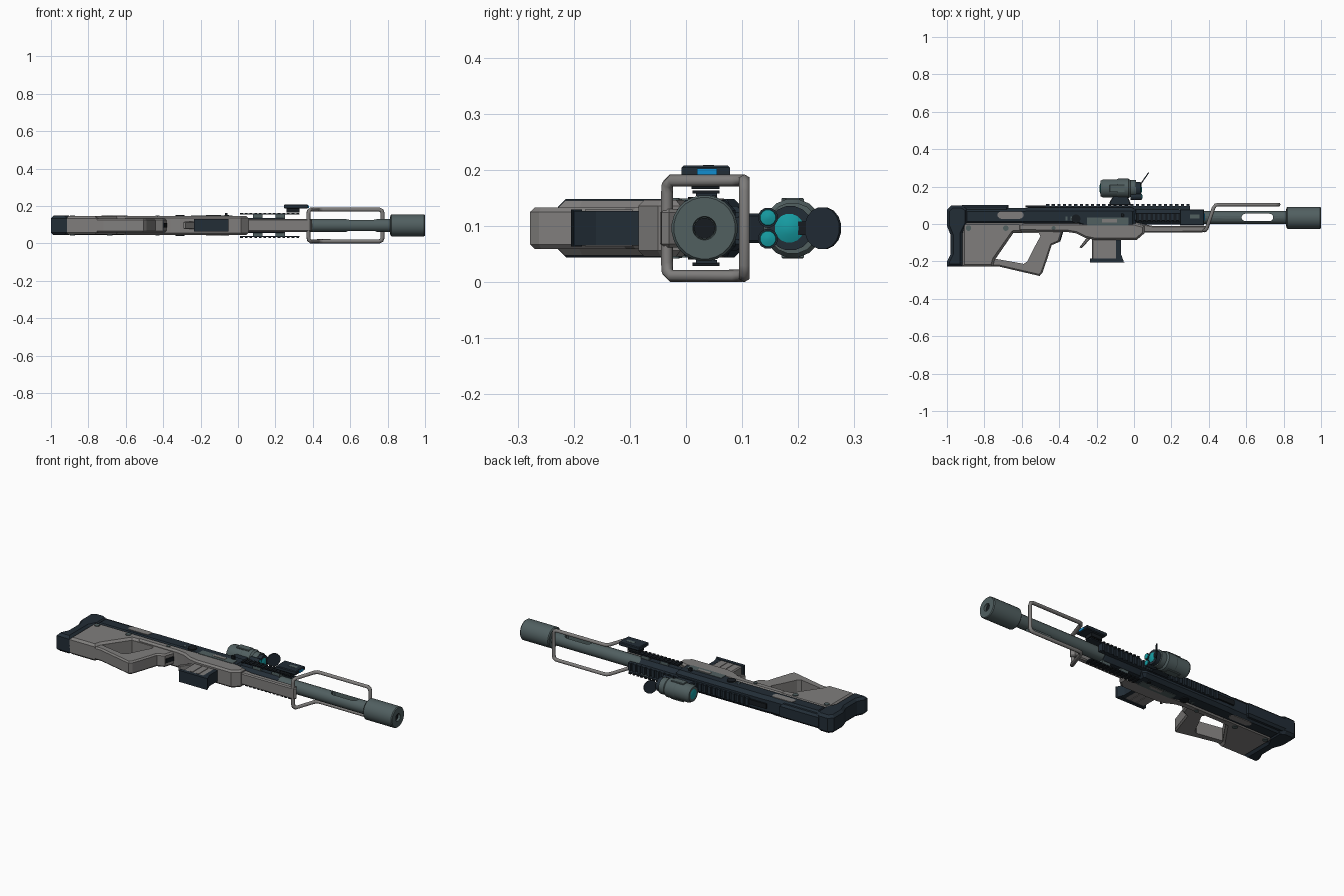
import bpy, bmesh, math

if "Cube" in bpy.data.objects:
    bpy.data.objects.remove(bpy.data.objects["Cube"])

C = 0.096  # mid-plane of the rifle, which lies on its side (barrel along x, sights toward +y)


def material(name, rgb):
    m = bpy.data.materials.new(name)
    m.diffuse_color = (*rgb, 1)
    m.use_nodes = True
    m.node_tree.nodes["Principled BSDF"].inputs["Base Color"].default_value = m.diffuse_color
    return m


NAVY = material("dark navy polymer", (0.016, 0.026, 0.037))
BLACK = material("near black", (0.008, 0.011, 0.014))
GRAY = material("warm gray", (0.215, 0.208, 0.203))
METAL = material("green gray metal", (0.082, 0.115, 0.118))
TEAL = material("teal glass", (0.008, 0.33, 0.36))
BLUE = material("blue glass", (0.006, 0.27, 0.62))


def finish(name, bm, mat):
    bmesh.ops.recalc_face_normals(bm, faces=bm.faces)
    me = bpy.data.meshes.new(name)
    bm.to_mesh(me)
    bm.free()
    me.materials.append(mat)
    ob = bpy.data.objects.new(name, me)
    bpy.context.collection.objects.link(ob)
    return ob


def apply(ob, mod):
    bpy.context.view_layer.objects.active = ob
    bpy.ops.object.modifier_apply(modifier=mod.name)


def prism(name, pts, half, mat, bevel=0.0, z=C):
    """Side profile in x,y given thickness along z."""
    bm = bmesh.new()
    face = bm.faces.new([bm.verts.new((x, y, z - half)) for x, y in pts])
    ext = bmesh.ops.extrude_face_region(bm, geom=[face])
    for v in ext["geom"]:
        if isinstance(v, bmesh.types.BMVert):
            v.co.z = z + half
    if bevel:
        bmesh.ops.recalc_face_normals(bm, faces=bm.faces)
        rims = [e for e in bm.edges if abs(e.verts[0].co.z - e.verts[1].co.z) < 1e-6]
        bmesh.ops.bevel(bm, geom=rims, offset=bevel, segments=1, affect='EDGES')
    return finish(name, bm, mat)


def box(name, x0, x1, y0, y1, half, mat, bevel=0.0, z=C):
    return prism(name, [(x0, y0), (x1, y0), (x1, y1), (x0, y1)], half, mat, bevel, z)


def lathe(name, prof, loc, mat, sides=20, rot=(0, 0, 0)):
    """Revolve (x, radius) points around the x axis."""
    bm = bmesh.new()
    rings = [[bm.verts.new((x, r * math.cos(a), r * math.sin(a)))
              for a in [math.tau * (i + 0.5) / sides for i in range(sides)]] for x, r in prof]
    for a, b in zip(rings, rings[1:]):
        for i in range(sides):
            j = (i + 1) % sides
            bm.faces.new((a[i], a[j], b[j], b[i]))
    bm.faces.new(rings[0])
    bm.faces.new(rings[-1])
    ob = finish(name, bm, mat)
    ob.location, ob.rotation_euler = loc, rot
    bpy.context.view_layer.objects.active = ob
    ob.select_set(True)
    bpy.ops.object.shade_smooth_by_angle(angle=math.radians(25))
    ob.select_set(False)
    return ob


def disc(name, x, y, z, r, h, mat, sides=12):
    """Short cylinder along z."""
    return lathe(name, [(-h, r), (h, r)], (x, y, z), mat, sides, (0, math.pi / 2, 0))


def cut(ob, pts):
    cutter = prism("cutter", pts, 0.3, BLACK)
    cutter.hide_render = True
    mod = ob.modifiers.new("cut", 'BOOLEAN')
    mod.object, mod.solver = cutter, 'EXACT'
    apply(ob, mod)
    bpy.data.objects.remove(cutter)


def slot(x0, x1, y0, y1):
    r, ym = (y1 - y0) / 2, (y0 + y1) / 2
    arc = [math.pi * (i / 5 - 0.5) for i in range(6)]
    return ([(x1 - r + r * math.cos(a), ym + r * math.sin(a)) for a in arc] +
            [(x0 + r - r * math.cos(a), ym - r * math.sin(a)) for a in arc])


# Butt pad, cheek rest and stock
prism("butt_pad", [(-1, .075), (-.975, .1), (-.92, .1), (-.89, .08), (-.89, 0), (-.915, -.05),
                   (-.915, -.228), (-1, -.228), (-1, -.2), (-.98, -.16), (-.98, -.06), (-1, -.01)],
      .052, NAVY, .014)
box("cheek_rest", -.92, -.67, .05, .102, .04, NAVY, .012)
prism("stock", [(-.918, .01), (-.58, .01), (-.60, -.045), (-.645, -.048), (-.745, -.19),
                (-.755, -.228), (-.918, -.228)], .049, GRAY, .012)

# Thumbhole grip frame
grip = prism("grip_frame", [(-.76, 0), (-.37, 0), (-.385, -.05), (-.40, -.096), (-.44, -.113),
                            (-.465, -.19), (-.49, -.262), (-.505, -.278), (-.53, -.272), (-.72, -.228), (-.76, -.228)],
             .037, GRAY, .008)
cut(grip, [(-.74, -.186), (-.645, -.048), (-.51, -.048), (-.5, -.065), (-.53, -.12),
           (-.57, -.2), (-.59, -.213)])

# Lower receiver and slim handguard
prism("lower_receiver", [(-.62, .005), (-.62, -.04), (-.36, -.042), (-.31, -.05), (-.26, -.075),
                         (-.21, -.085), (.015, -.085), (.055, -.05), (.055, -.01), (0, .005)], .05, GRAY, .01)
prism("handguard", [(0, -.078), (.055, -.046), (.385, -.044), (.395, -.03), (.38, -.01), (.1, -.01),
                    (0, .01)], .034, GRAY, .006)

# Dark upper receiver with side details
prism("upper_receiver", [(-.91, .085), (-.6, .085), (-.55, .088), (-.01, .088), (.01, .075), (.01, -.02),
                         (-.27, -.02), (-.31, -.005), (-.91, -.005)], .05, NAVY, .018)
for s in (-1, 1):
    zs = C + s * .0495
    prism("stock_slot_plate", slot(-.73, -.59, .028, .068), .003, GRAY, z=zs)
    box("side_port_plate", -.25, -.03, -.008, .035, .003, METAL, z=zs)
    box("port_insert", -.17, -.09, .008, .028, .005, GRAY, z=zs)
    disc("receiver_knob", -.31, .027, C + s * .05, .024, .006, BLACK, 16)
    disc("selector_pin", -.06, .045, C + s * .05, .011, .005, BLACK, 10)
    for x in (-.885, -.685):
        disc("stock_screw", x, -.022, C + s * .049, .015, .004, METAL)
    disc("receiver_pin", -.43, -.022, C + s * .05, .011, .004, METAL)
    for i in range(2):
        box("marking_plate", -.365 + i * .025, -.355 + i * .025, .02, .04, .002, METAL, z=zs)
box("charging_bar", -.58, -.46, .088, .098, .014, BLACK)
box("charging_tab", -.07, -.055, .04, .055, .012, BLACK, z=C + .055)

# Trigger, release lever and magazine
prism("trigger", [(-.41, -.03), (-.375, -.03), (-.385, -.065), (-.395, -.095), (-.405, -.09), (-.40, -.06)], .012, BLACK)
prism("release_lever", [(-.25, -.07), (-.225, -.07), (-.28, -.13), (-.292, -.125)], .02, GRAY, .004)
box("magazine", -.225, -.075, -.19, -.07, .03, GRAY, .006)
prism("magazine_base", [(-.235, -.185), (-.075, -.185), (-.06, -.2), (-.05, -.205), (-.235, -.205)], .033, NAVY)
prism("magazine_front", [(-.095, -.07), (-.07, -.07), (-.07, -.16), (-.055, -.2), (-.095, -.2)], .031, NAVY)
for x in (-.18, -.14):
    box("magazine_rib", x, x + .015, -.18, -.095, .033, GRAY)

# Barrel with through slot, shroud and muzzle
barrel = lathe("barrel", [(-.02, .036), (.83, .036)], (0, .035, C), METAL, 16)
cut(barrel, slot(.575, .745, .015, .055))
lathe("barrel_shroud", [(0, .044), (.24, .044), (.25, .04)], (0, .037, C), NAVY, 8)
lathe("muzzle", [(.812, .036), (.815, .054), (.82, .059), (.995, .059), (1, .055), (1, .021),
                 (.985, .019), (.93, .019)], (0, .033, C), METAL, 24)
lathe("muzzle_bore", [(.93, .0188), (.988, .0188)], (0, .033, C), BLACK, 16)

# Toothed top rail and side rails
box("top_rail", -.47, .3, .078, .096, .02, NAVY)
for i in range(26):
    x = -.47 + i * .03
    box("top_rail_tooth", x, x + .017, .094, .106, .022, NAVY)
for s in (-1, 1):
    box("side_rail", .01, .33, .018, .055, .003, NAVY, z=C + s * .06)
    for i in range(13):
        x = .012 + i * .025
        box("side_rail_tooth", x, x + .014, .012, .06, .003, BLACK, z=C + s * .0645)
    for x in (.08, .2):
        box("side_rail_mount", x, x + .05, .02, .052, .016, METAL, z=C + s * .045)

# Laser module on one side rail
box("laser_body", .245, .375, -.008, .078, .011, NAVY, .004, z=.197)
box("laser_clamp", .26, .33, .01, .06, .012, BLACK, z=.178)
box("laser_lens", .374, .379, .02, .055, .006, BLUE, z=.196)
box("laser_strip", .30, .35, .03, .05, .001, METAL, z=.2078)

# Scope with lenses and flip cap
lathe("scope_body", [(-.18, .03), (-.18, .042), (-.165, .05), (-.09, .05), (-.085, .053), (-.03, .053),
                     (-.02, .046), (.012, .046)], (0, .19, C), METAL, 16)
lathe("scope_front_ring", [(.01, .04), (.035, .04), (.035, .03)], (0, .186, C), NAVY, 16)
lathe("scope_front_lens", [(.03, .026), (.036, .026), (.042, .012), (.043, .002)], (0, .184, C), TEAL, 16)
lathe("scope_rear_lens", [(-.184, .004), (-.183, .02), (-.178, .033)], (0, .19, C), TEAL, 16)
for s in (-1, 1):
    lathe("small_sensor", [(-.02, .018), (.04, .018)], (0, .146, C + s * .019), NAVY, 12)
    lathe("small_sensor_lens", [(.038, .015), (.043, .014), (.046, .004)], (0, .146, C + s * .019), TEAL, 12)
    box("scope_side_plate", -.13, -.05, .17, .21, .004, METAL, .002, z=C + s * .05)
lathe("flip_cap", [(-.003, .038), (.003, .038)], (.057, .244, C), NAVY, 16, (0, 0, math.atan2(-.565, .825)))
box("flip_cap_hinge", .015, .04, .2, .222, .012, BLACK)
prism("scope_mount", [(-.13, .1), (-.02, .1), (-.02, .115), (-.035, .15), (-.11, .15), (-.13, .118)], .026, NAVY, .004)

# Bent tube loop around the barrel
half = [(.376, -.034, .062), (.379, -.033, .078), (.388, -.026, .085), (.425, .085, .085),
        (.436, .101, .085), (.455, .104, .085), (.755, .104, .085), (.768, .104, .079), (.773, .104, .065)]
path = [(x, y, C + z) for x, y, z in half] + [(x, y, C - z) for x, y, z in reversed(half)]
cu = bpy.data.curves.new("tube_loop", 'CURVE')
cu.dimensions, cu.bevel_depth, cu.bevel_resolution = '3D', .011, 1
sp = cu.splines.new('POLY')
sp.points.add(len(path) - 1)
for p, co in zip(sp.points, path):
    p.co = (*co, 1)
sp.use_cyclic_u = True
cu.materials.append(GRAY)
bpy.context.collection.objects.link(bpy.data.objects.new("tube_loop", cu))
